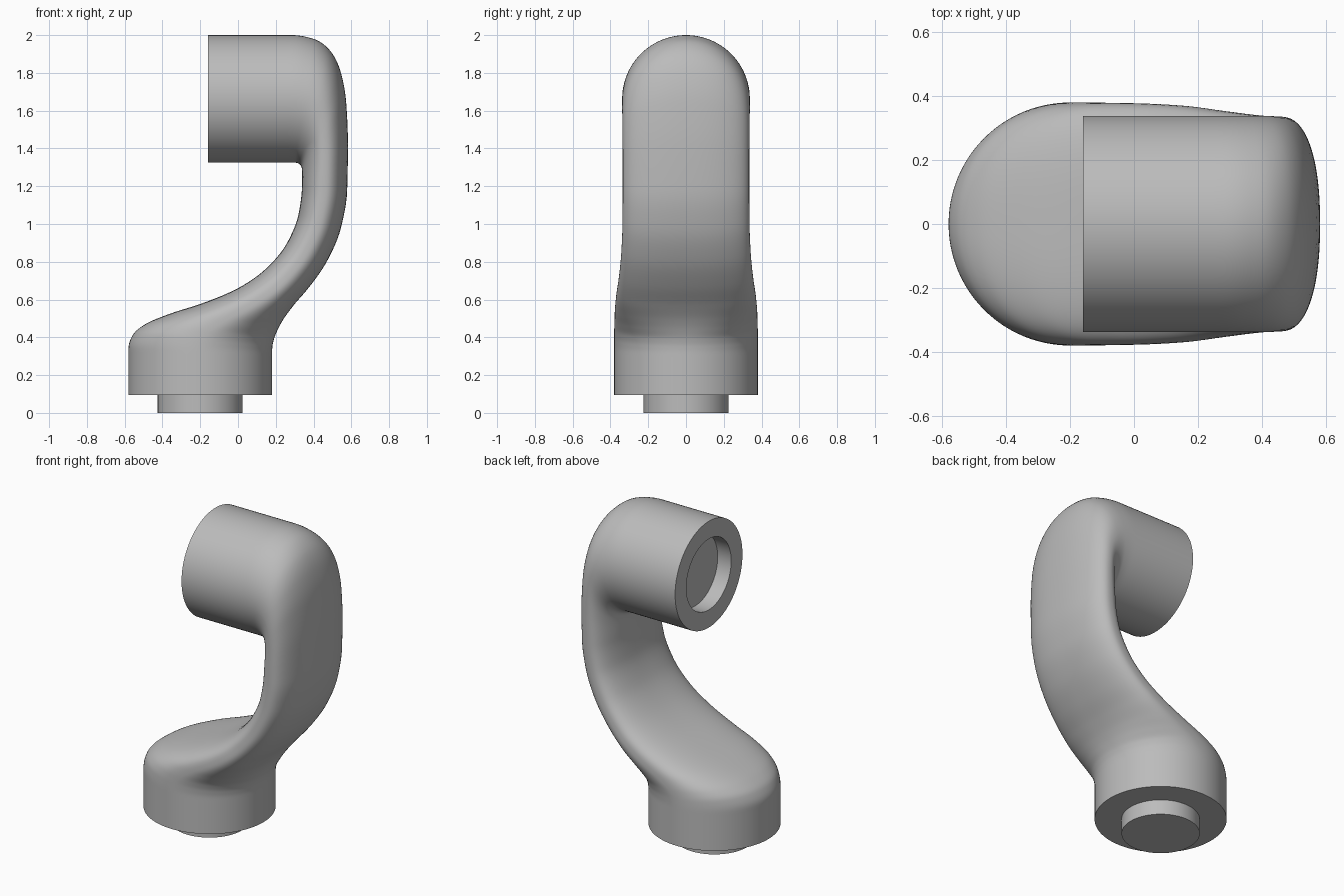
import bpy, bmesh, math
from mathutils import Vector

if "Cube" in bpy.data.objects:
    bpy.data.objects.remove(bpy.data.objects["Cube"])

grey = bpy.data.materials.new("mid grey")
grey.diffuse_color = (0.5, 0.5, 0.5, 1)
grey.use_nodes = True
grey.node_tree.nodes["Principled BSDF"].inputs["Base Color"].default_value = grey.diffuse_color
SIDES = 96

# Stations along the link: inner x,z, outer x,z, half width, inner and outer squareness
STATIONS = [
    (-.58, .095, .18, .095, .38, 2, 2),
    (-.58, .22, .18, .20, .38, 2, 2),
    (-.58, .34, .18, .31, .38, 2, 2),
    (-.555, .415, .182, .35, .38, 2.1, 2),
    (-.49, .47, .19, .39, .38, 2.3, 2),
    (-.36, .525, .21, .44, .379, 2.6, 2.1),
    (-.19, .58, .24, .495, .377, 2.8, 2.2),
    (0, .66, .295, .57, .37, 2.9, 2.3),
    (.15, .765, .38, .67, .355, 2.9, 2.3),
    (.26, .90, .475, .81, .342, 2.8, 2.3),
    (.32, 1.05, .545, .98, .336, 2.6, 2.3),
    (.338, 1.18, .578, 1.18, .335, 2.5, 2.3),
    (.34, 1.26, .582, 1.42, .335, 2.3, 2.3),
    (.338, 1.295, .573, 1.64, .336, 2.1, 2.25),
    (.33, 1.313, .545, 1.80, .337, 2, 2.2),
    (.318, 1.321, .49, 1.915, .338, 2, 2.1),
    (.30, 1.325, .40, 1.98, .338, 2, 2),
    (.26, 1.325, .28, 2.0, .338, 2, 2),
    (.06, 1.325, .06, 2.0, .338, 2, 2),
    (-.16, 1.325, -.16, 2.0, .338, 2, 2),
]


def slope(a, b):
    return 2 * a * b / (a + b) if a * b > 0 else 0


def smooth_rows(rows, steps):
    """Shape-preserving cubic interpolation between stations."""
    out = []
    for i in range(len(rows) - 1):
        p0, p1 = rows[max(i - 1, 0)], rows[i]
        p2, p3 = rows[i + 1], rows[min(i + 2, len(rows) - 1)]
        for s in range(steps):
            t = s / steps
            row = []
            for a, b, c, d in zip(p0, p1, p2, p3):
                m1, m2 = slope(b - a, c - b), slope(c - b, d - c)
                row.append((2*t**3 - 3*t*t + 1) * b + (t**3 - 2*t*t + t) * m1
                           + (3*t*t - 2*t**3) * c + (t**3 - t*t) * m2)
            out.append(row)
    return out + [rows[-1]]


def section(bm, row):
    """Closed rounded section between an inner and an outer point."""
    xi, zi, xo, zo, w, ni, no = row
    centre = Vector(((xi + xo) / 2, 0, (zi + zo) / 2))
    half = Vector(((xo - xi) / 2, 0, (zo - zi) / 2))
    ring = []
    for k in range(SIDES):
        a = 2 * math.pi * k / SIDES
        c, s = math.cos(a), math.sin(a)
        n = no if c > 0 else ni
        u = math.copysign(abs(c) ** (2 / n), c)
        v = math.copysign(abs(s) ** (2 / n), s)
        ring.append(bm.verts.new(centre + half * u + Vector((0, w * v, 0))))
    return ring


def loft(name, rows):
    bm = bmesh.new()
    rings = [section(bm, r) for r in rows]
    for a, b in zip(rings, rings[1:]):
        for k in range(SIDES):
            j = (k + 1) % SIDES
            bm.faces.new((a[k], a[j], b[j], b[k]))
    bm.faces.new(rings[0][::-1])
    bm.faces.new(rings[-1])
    bmesh.ops.recalc_face_normals(bm, faces=bm.faces)
    mesh = bpy.data.meshes.new(name)
    bm.to_mesh(mesh)
    bm.free()
    mesh.materials.append(grey)
    obj = bpy.data.objects.new(name, mesh)
    bpy.context.collection.objects.link(obj)
    bpy.ops.object.select_all(action='DESELECT')
    obj.select_set(True)
    bpy.context.view_layer.objects.active = obj
    bpy.ops.object.shade_smooth_by_angle(angle=math.radians(35))
    return obj


# Curved link body, ending in a round socket recess
R = .225
recess = [(x, 1.6625 - R, x, 1.6625 + R, R, 2, 2) for x in (-.16, -.065)]
loft("link_body", smooth_rows(STATIONS, 6) + recess)

# Round spigot under the base
loft("base_spigot", [(-.2 - R, z, -.2 + R, z, R, 2, 2) for z in (0, .1)])
